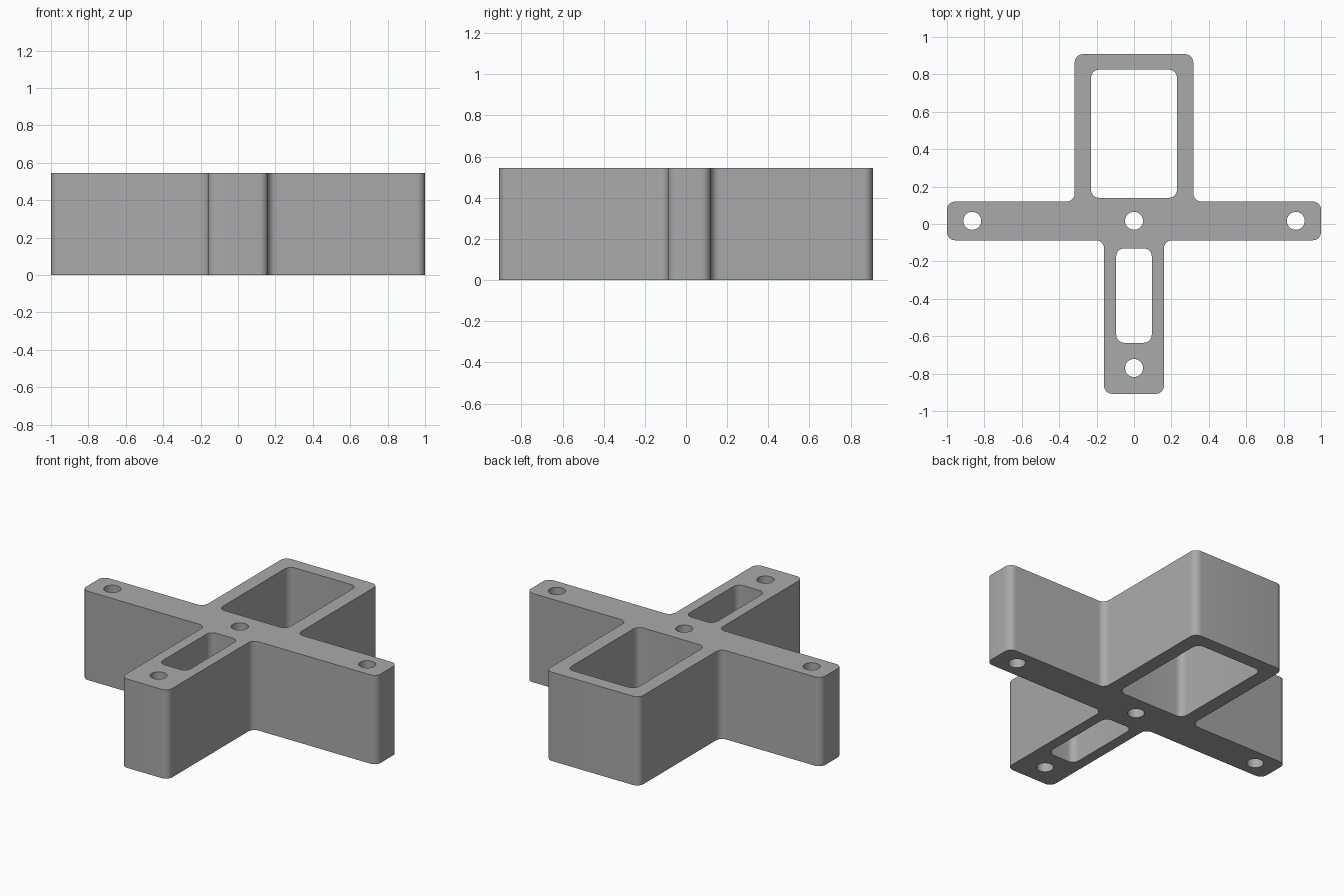
import bpy
import bmesh
from math import sin, cos, pi, radians
from mathutils import Vector

HEIGHT = 0.545
STEPS = 8

cube = bpy.data.objects.get("Cube")
if cube:
    bpy.data.objects.remove(cube, do_unlink=True)


def rounded(corners, r):
    """Round every right-angled corner, convex or concave."""
    pts = [Vector(c) for c in corners]
    out = []
    for i, p in enumerate(pts):
        a = (pts[i - 1] - p).normalized()
        b = (pts[(i + 1) % len(pts)] - p).normalized()
        centre = p + r * (a + b)
        for k in range(STEPS + 1):
            t = k / STEPS * pi / 2
            out.append(centre - r * (b * cos(t) + a * sin(t)))
    return out


def rectangle(x, y0, y1):
    return [(-x, y0), (x, y0), (x, y1), (-x, y1)]


def circle(x, y, r, n=32):
    return [Vector((x + r * cos(2 * pi * k / n), y + r * sin(2 * pi * k / n)))
            for k in range(n)]


# Cross-shaped outline: right half mirrored to the left
half = [(0.16, -0.908), (0.16, -0.087), (1, -0.087), (1, 0.12),
        (0.317, 0.12), (0.317, 0.908)]
outline = half + [(-x, y) for x, y in reversed(half)]

# Outline, two pockets and four screw holes
loops = [rounded(outline, 0.043),
         rounded(rectangle(0.23, 0.14, 0.825), 0.043),
         rounded(rectangle(0.095, -0.635, -0.13), 0.043)]
for x, y in [(-0.865, 0.017), (0, 0.017), (0.865, 0.017), (0, -0.77)]:
    loops.append(circle(x, y, 0.048))

# Extruded filled profile
curve = bpy.data.curves.new("bracket_profile", "CURVE")
curve.dimensions = "2D"
curve.fill_mode = "BOTH"
curve.extrude = HEIGHT / 2
for pts in loops:
    spline = curve.splines.new("POLY")
    spline.points.add(len(pts) - 1)
    for point, co in zip(spline.points, pts):
        point.co = (co.x, co.y, 0, 1)
    spline.use_cyclic_u = True
profile = bpy.data.objects.new("bracket_profile", curve)
bpy.context.collection.objects.link(profile)
bpy.context.view_layer.update()
graph = bpy.context.evaluated_depsgraph_get()
mesh = bpy.data.meshes.new_from_object(profile.evaluated_get(graph))
bpy.data.objects.remove(profile, do_unlink=True)

# Weld caps to walls and stand the part on the ground
bm = bmesh.new()
bm.from_mesh(mesh)
bmesh.ops.remove_doubles(bm, verts=bm.verts, dist=0.0001)
bmesh.ops.translate(bm, verts=bm.verts, vec=(0, 0, HEIGHT / 2))
bmesh.ops.recalc_face_normals(bm, faces=bm.faces)
bmesh.ops.dissolve_limit(bm, angle_limit=radians(1), verts=bm.verts, edges=bm.edges)
bm.to_mesh(mesh)
bm.free()

# Plain grey material
grey = bpy.data.materials.new("grey")
grey.use_nodes = True
colour = (0.4, 0.4, 0.4, 1)
grey.diffuse_color = colour
grey.node_tree.nodes["Principled BSDF"].inputs["Base Color"].default_value = colour
mesh.materials.clear()
mesh.materials.append(grey)

bracket = bpy.data.objects.new("cross_bracket", mesh)
bpy.context.collection.objects.link(bracket)
bpy.ops.object.select_all(action="DESELECT")
bracket.select_set(True)
bpy.context.view_layer.objects.active = bracket
bpy.ops.object.shade_smooth_by_angle(angle=radians(30))
